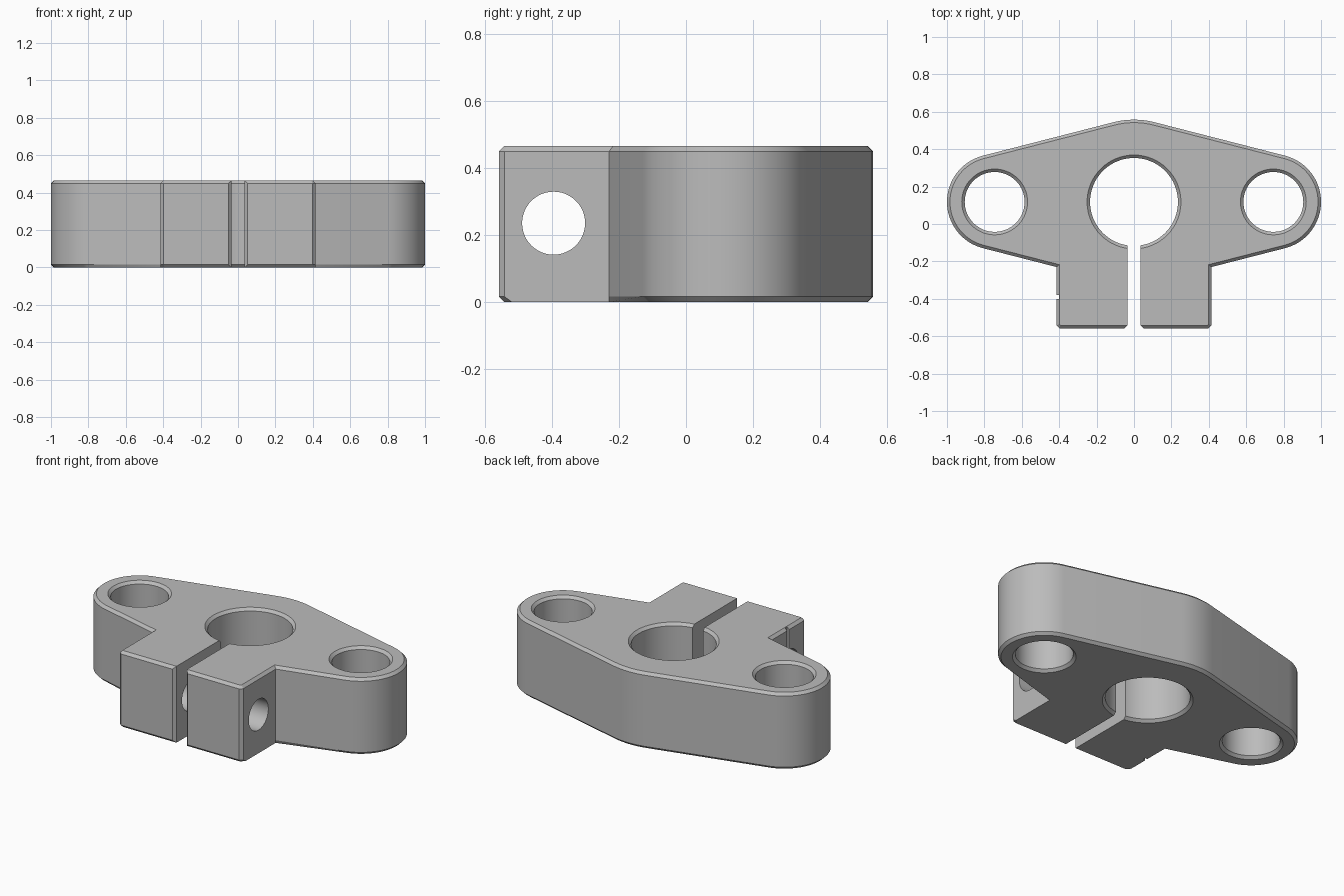
import bpy, bmesh
from math import sin, cos, asin, pi, radians

HEIGHT, CHAMFER = 0.465, 0.016
CENTRE_Y, FRONT_Y = 0.118, -0.558      # line of the bores, front of the clamp
EAR_X, EAR_R, CROWN_R = 0.745, 0.255, 0.44
JAW_X, SLOT_X = 0.415, 0.035

cube = bpy.data.objects.get("Cube")
if cube:
    bpy.data.objects.remove(cube, do_unlink=True)

steel = bpy.data.materials.new("grey_metal")
steel.use_nodes = True
grey = (0.5, 0.5, 0.5, 1)
steel.diffuse_color = grey
steel.node_tree.nodes["Principled BSDF"].inputs["Base Color"].default_value = grey


def arc(x, y, r, start, end, n):
    """Points along a circular arc in plan."""
    return [(x + r * cos(start + (end - start) * i / n),
             y + r * sin(start + (end - start) * i / n)) for i in range(n + 1)]


def loft(rings):
    """Closed solid through matching rings of points."""
    bm = bmesh.new()
    loops = [[bm.verts.new(p) for p in ring] for ring in rings]
    n = len(loops[0])
    for a, b in zip(loops, loops[1:]):
        for i in range(n):
            j = (i + 1) % n
            bm.faces.new((a[i], a[j], b[j], b[i]))
    bm.faces.new(loops[0][::-1])
    bm.faces.new(loops[-1])
    bmesh.ops.recalc_face_normals(bm, faces=bm.faces)
    return bm


def prism(plan, low, high):
    return loft([[(x, y, z) for x, y in plan] for z in (low, high)])


def add_object(name, bm):
    mesh = bpy.data.meshes.new(name)
    bm.to_mesh(mesh)
    bm.free()
    mesh.materials.append(steel)
    obj = bpy.data.objects.new(name, mesh)
    bpy.context.collection.objects.link(obj)
    return obj


def bore_cutter(x, r):
    """Vertical bore that flares at both faces."""
    c, over = CHAMFER, 0.02
    steps = [(-over, r + c + over), (c, r), (HEIGHT - c, r),
             (HEIGHT + over, r + c + over)]
    return loft([[(px, py, z) for px, py in arc(x, CENTRE_Y, rad, 0, 2 * pi, 64)[:-1]]
                 for z, rad in steps])


# Body outline: rounded ears, tangent flanks, low crown and clamp block
lean = asin((CROWN_R - EAR_R) / EAR_X)
side = pi / 2 - lean
join_y = CENTRE_Y - (CROWN_R - JAW_X * sin(lean)) / cos(lean)
plan = [(-JAW_X + CHAMFER, FRONT_Y), (JAW_X - CHAMFER, FRONT_Y),
        (JAW_X, FRONT_Y + CHAMFER), (JAW_X, join_y)]
plan += arc(EAR_X, CENTRE_Y, EAR_R, -side, side, 32)
plan += arc(0, CENTRE_Y, CROWN_R, side, pi - side, 8)
plan += arc(-EAR_X, CENTRE_Y, EAR_R, pi - side, pi + side, 32)
plan += [(-JAW_X, join_y), (-JAW_X, FRONT_Y + CHAMFER)]
bm = prism(plan, 0, HEIGHT)


def is_rim(edge):
    a, b = (v.co for v in edge.verts)
    if abs(a.z - b.z) > 0.01:
        return False
    jaw_side = abs(a.x - b.x) < 1e-4 and abs(abs(a.x) - JAW_X) < 1e-4
    return a.z > 0.1 or not jaw_side


# Chamfer the rims; the clamp flanks stay square underneath
bmesh.ops.bevel(bm, geom=[e for e in bm.edges if is_rim(e)], offset=CHAMFER,
                offset_type='OFFSET', segments=1, affect='EDGES', clamp_overlap=False)
body = add_object("shaft_support_body", bm)

# Cutters: shaft bore, mounting holes, clamp slot, cross bolt hole, side groove
cutters = [add_object("shaft_bore_cutter", bore_cutter(0, 0.235))]
for label, sign in (("left", 1), ("right", -1)):
    cutters.append(add_object(label + "_mount_hole_cutter", bore_cutter(sign * EAR_X, 0.16)))

flare, out = SLOT_X + 2 * CHAMFER, FRONT_Y - CHAMFER
slot = [(-flare, out), (flare, out), (SLOT_X, FRONT_Y + CHAMFER), (SLOT_X, CENTRE_Y),
        (-SLOT_X, CENTRE_Y), (-SLOT_X, FRONT_Y + CHAMFER)]
cutters.append(add_object("clamp_slot_cutter", prism(slot, -0.1, 0.6)))

bolt = arc(-0.395, 0.235, 0.094, 0, 2 * pi, 48)[:-1]
cutters.append(add_object("bolt_hole_cutter",
                          loft([[(x, y, z) for y, z in bolt] for x in (-0.5, 0.5)])))

groove = [(-0.5, -0.4), (0.015 - JAW_X, -0.4), (0.015 - JAW_X, -0.38), (-0.5, -0.38)]
cutters.append(add_object("side_groove_cutter", prism(groove, -0.1, 0.6)))

bpy.context.view_layer.objects.active = body
for cutter in cutters:
    mod = body.modifiers.new(cutter.name, 'BOOLEAN')
    mod.operation, mod.solver, mod.object = 'DIFFERENCE', 'EXACT', cutter
    bpy.ops.object.modifier_apply(modifier=mod.name)
    bpy.data.objects.remove(cutter, do_unlink=True)

# Smooth the round walls, keep the chamfers crisp
bpy.ops.object.select_all(action='DESELECT')
body.select_set(True)
bpy.ops.object.shade_smooth_by_angle(angle=radians(25))
